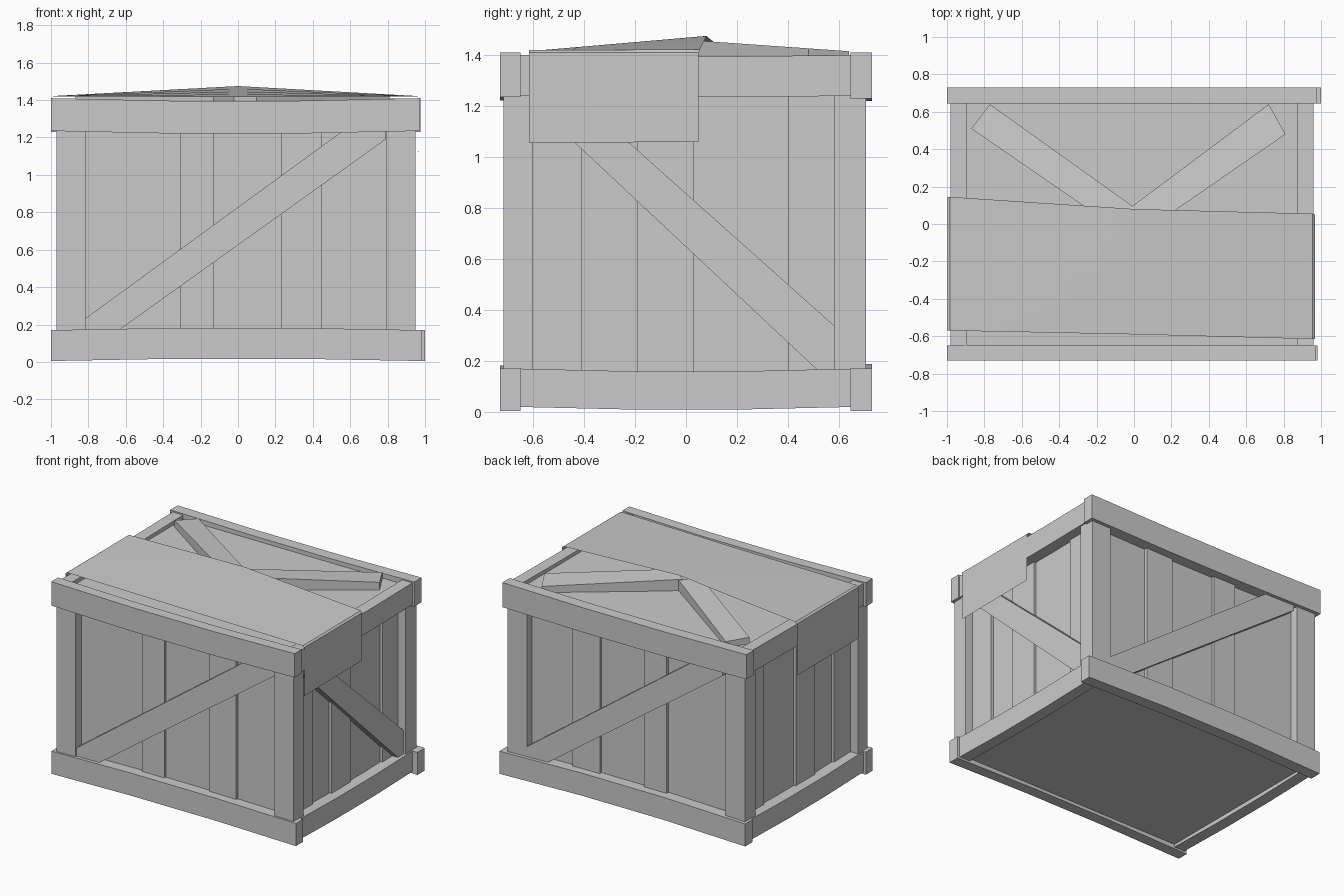
import bpy, bmesh, random
from mathutils import Vector

cube = bpy.data.objects.get("Cube")
if cube:
    bpy.data.objects.remove(cube, do_unlink=True)
random.seed(4)

grey = bpy.data.materials.new("mid_grey")
grey.use_nodes = True
grey.diffuse_color = (0.6, 0.6, 0.6, 1)
grey.node_tree.nodes["Principled BSDF"].inputs["Base Color"].default_value = (0.6, 0.6, 0.6, 1)


def finish(name, bm):
    mesh = bpy.data.meshes.new(name)
    bm.to_mesh(mesh)
    bm.free()
    mesh.materials.append(grey)
    obj = bpy.data.objects.new(name, mesh)
    bpy.context.collection.objects.link(obj)
    return obj


def beam(name, lo, hi, axis=2, bend=(0, 0, 0)):
    """Box between two corners; its middle is pushed by bend."""
    lo, hi = Vector(lo), Vector(hi)
    bm = bmesh.new()
    bmesh.ops.create_cube(bm, size=1)
    for v in bm.verts:
        v.co = Vector([lo[i] + (v.co[i] + 0.5) * (hi[i] - lo[i]) for i in range(3)])
    if any(bend):
        long_edges = [e for e in bm.edges
                      if abs(e.verts[0].co[axis] - e.verts[1].co[axis]) > 1e-6]
        bmesh.ops.subdivide_edges(bm, edges=long_edges, cuts=2, use_grid_fill=True)
        for v in bm.verts:
            if lo[axis] + 0.01 < v.co[axis] < hi[axis] - 0.01:
                v.co += Vector(bend)
    return finish(name, bm)


def prism(name, outline, place, near, far):
    """Extrude a 2D outline; place maps (u, v, depth) to space."""
    bm = bmesh.new()
    rings = [[bm.verts.new(place(u, v, d)) for u, v in outline] for d in (near, far)]
    for ring in rings:
        bm.faces.new(ring)
    n = len(outline)
    for i in range(n):
        j = (i + 1) % n
        bm.faces.new((rings[0][i], rings[0][j], rings[1][j], rings[1][i]))
    bmesh.ops.recalc_face_normals(bm, faces=bm.faces)
    return finish(name, bm)


# Inner body, floor and lid
beam("inner_box", (-0.87, -0.62, 0.05), (0.85, 0.62, 1.32))
beam("floor_panel", (-0.9, -0.65, 0.04), (0.89, 0.65, 0.1))
beam("lid_panel", (-0.91, -0.65, 1.28), (0.89, 0.65, 1.37))

# Long rails at front and back
beam("front_bottom_rail", (-1, -0.73, 0.005), (0.98, -0.65, 0.17), 0, (0, 0, 0.012))
beam("back_bottom_rail", (-0.99, 0.645, 0.005), (1, 0.73, 0.17), 0, (0, 0, 0.018))
beam("front_top_rail", (-1, -0.73, 1.235), (0.97, -0.65, 1.41), 0, (0, 0, -0.014))
beam("back_top_rail", (-1, 0.645, 1.23), (0.975, 0.73, 1.41), 0, (0, 0, -0.01))

# Short rails, posts and side planks on both sides
middle = -0.01
for side, label in ((1, "left"), (-1, "right")):
    inner, outer = sorted((middle + 0.885 * side, middle + 0.97 * side))
    beam(label + "_bottom_rail", (inner, -0.65, 0.02), (outer, 0.65, 0.17), 1, (0, 0, -0.01))
    beam(label + "_top_rail", (inner, -0.65, 1.24), (outer, 0.65, 1.4), 1, (0, 0, -0.005))
    for y0, y1, end in ((-0.715, -0.6, "front"), (0.58, 0.705, "back")):
        xs = sorted((middle + 0.805 * side, middle + 0.96 * side))
        beam(f"{label}_{end}_post", (xs[0], y0, 0.1), (xs[1], y1, 1.32))
    seams = (-0.62, -0.41, -0.19, 0.03, 0.4, 0.62)
    for i in range(5):
        xs = sorted((0.85 * side, middle + (0.9 - 0.02 * (i % 2)) * side))
        beam(f"{label}_side_plank", (xs[0], seams[i], 0.08), (xs[1], seams[i + 1], 1.3))

# Planks on the front and back walls
seams = (-0.83, -0.31, -0.13, 0.23, 0.45, 0.81)
for turn, label in ((1, "front"), (-1, "back")):
    for i in range(5):
        depth = 0.645 + 0.02 * (i % 2) + random.uniform(0, 0.004)
        ys = sorted((-0.6 * turn, -depth * turn))
        beam(label + "_plank", (seams[i], ys[0], 0.08), (seams[i + 1], ys[1], 1.3))
    # Diagonal brace, turned half round for the back
    prism(label + "_diagonal_brace",
          [(-0.82, 0.16), (-0.65, 0.16), (0.79, 1.19), (0.79, 1.25), (0.58, 1.25), (-0.82, 0.23)],
          lambda u, v, d: (u * turn, -d * turn, v), 0.63, 0.705)

# Diagonal brace on one side wall
prism("side_diagonal_brace",
      [(0.52, 0.16), (0.58, 0.16), (0.58, 0.34), (-0.44, 1.25), (-0.6, 1.25), (-0.6, 1.21)],
      lambda u, v, d: (d, u, v), 0.85, 0.935)


def rise(u, v, d):
    """Tilt the lid braces up toward the middle."""
    return (u, v, d + 0.07 * (0.64 - v))


prism("lid_brace_right", [(-0.77, 0.64), (-0.87, 0.51), (-0.13, 0.0), (0.0, 0.09)],
      rise, 1.33, 1.41)
prism("lid_brace_left", [(0.72, 0.64), (0.81, 0.48), (0.1, -0.01), (-0.03, 0.08)],
      rise, 1.335, 1.415)

# Cloth sheet draped over the lid, with a flap hanging down each side
# Each row is x, front y, front z, back y, back z
rows = [(-0.995, -0.57, 1.03, 0.14, 1.03), (-0.998, -0.57, 1.41, 0.145, 1.41),
        (-0.985, -0.57, 1.419, 0.145, 1.422), (0, -0.59, 1.417, 0.08, 1.475),
        (0.955, -0.615, 1.419, 0.055, 1.422), (0.968, -0.615, 1.41, 0.05, 1.41),
        (0.966, -0.615, 1.055, 0.05, 1.06)]
bm = bmesh.new()
grid = []
for x, y0, z0, y1, z1 in rows:
    a, b = Vector((x, y0, z0)), Vector((x, y1, z1))
    grid.append([bm.verts.new(a.lerp(b, t / 4)) for t in range(5)])
for r, s in zip(grid, grid[1:]):
    for k in range(4):
        bm.faces.new((r[k], s[k], s[k + 1], r[k + 1]))
cloth = finish("draped_cloth", bm)
bpy.ops.object.select_all(action='DESELECT')
cloth.select_set(True)
bpy.context.view_layer.objects.active = cloth
bpy.ops.object.shade_smooth_by_angle(angle=0.4)
